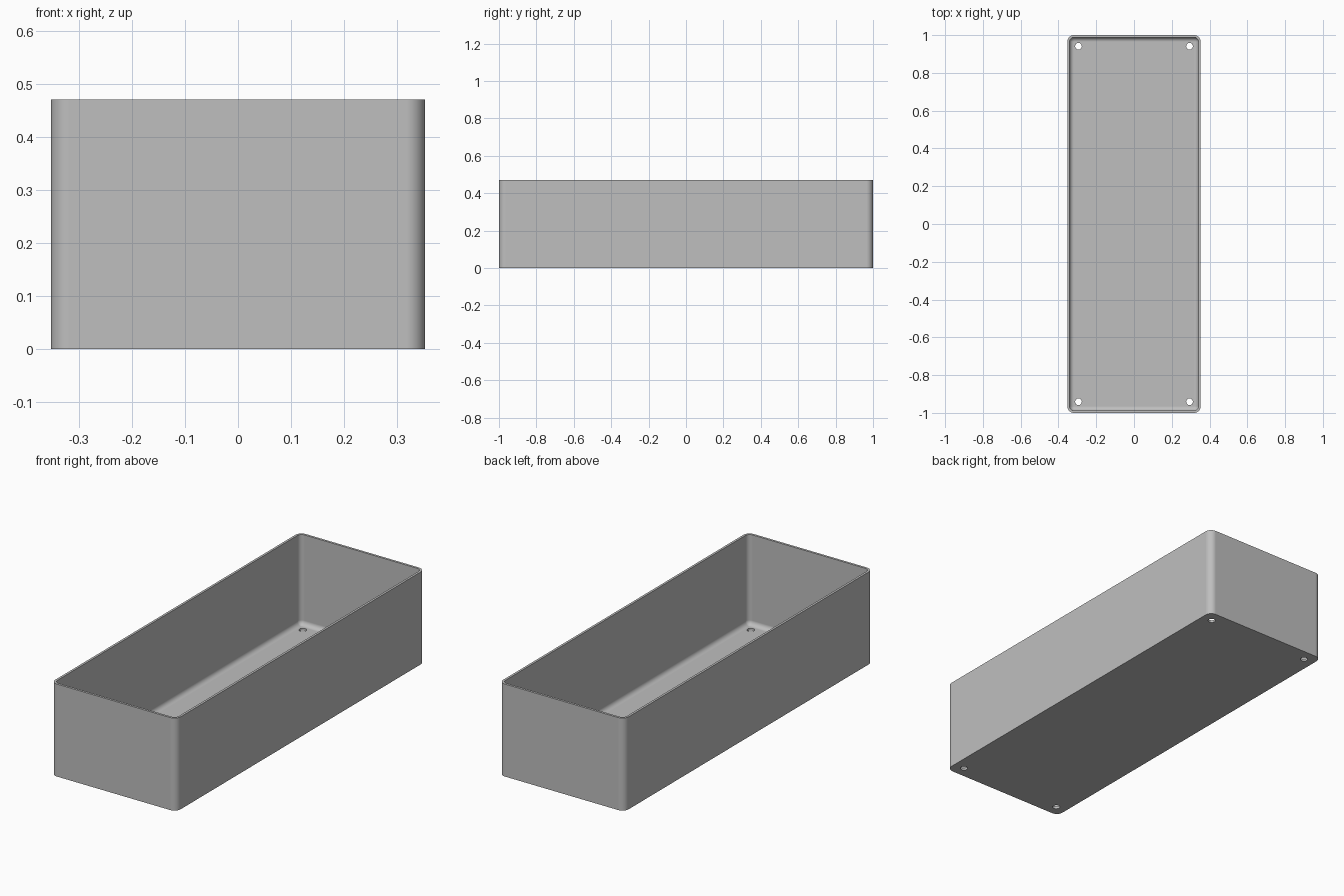
import bpy, bmesh, math

if "Cube" in bpy.data.objects:
    bpy.data.objects.remove(bpy.data.objects["Cube"], do_unlink=True)

# Proportions: unit U is one wall thickness
U = 2 / 170
HALF_X, HALF_Y, HEIGHT = 30 * U, 85 * U, 40 * U
WALL, RADIUS, FILLET = U, 3 * U, 2 * U
HOLE_INSET, HOLE_RADIUS = 5 * U, 1.5 * U
STEPS = 8

grey = bpy.data.materials.new("light_grey")
grey.use_nodes = True
colour = (0.52, 0.52, 0.52, 1)
grey.diffuse_color = colour
grey.node_tree.nodes["Principled BSDF"].inputs["Base Color"].default_value = colour


def rounded_loop(bm, inset, z):
    """Rounded rectangle of vertices, shrunk by inset."""
    r = RADIUS - inset
    verts = []
    for corner, (sx, sy) in enumerate([(1, 1), (-1, 1), (-1, -1), (1, -1)]):
        for i in range(STEPS + 1):
            a = (corner + i / STEPS) * math.pi / 2
            verts.append(bm.verts.new((sx * (HALF_X - RADIUS) + r * math.cos(a),
                                       sy * (HALF_Y - RADIUS) + r * math.sin(a), z)))
    return verts


def new_object(name, bm):
    mesh = bpy.data.meshes.new(name)
    bm.to_mesh(mesh)
    bm.free()
    obj = bpy.data.objects.new(name, mesh)
    bpy.context.collection.objects.link(obj)
    mesh.materials.append(grey)
    return obj


# Tray shell: outer wall, rim, inner wall, floor fillet
profile = [(0, 0), (0, HEIGHT), (WALL, HEIGHT)]
for i in range(STEPS + 1):
    a = i / STEPS * math.pi / 2
    profile.append((WALL + FILLET * (1 - math.cos(a)),
                    WALL + FILLET * (1 - math.sin(a))))
bm = bmesh.new()
loops = [rounded_loop(bm, inset, z) for inset, z in profile]
for low, high in zip(loops, loops[1:]):
    for i in range(len(low)):
        j = (i + 1) % len(low)
        bm.faces.new((low[i], low[j], high[j], high[i]))
bm.faces.new(loops[0][::-1])
bm.faces.new(loops[-1])
bmesh.ops.remove_doubles(bm, verts=bm.verts[:], dist=1e-5)
bmesh.ops.recalc_face_normals(bm, faces=bm.faces[:])
tray = new_object("tray", bm)

# Four screw holes through the floor
bm = bmesh.new()
for sx in (-1, 1):
    for sy in (-1, 1):
        ring = bmesh.ops.create_cone(bm, cap_ends=True, segments=32, radius1=HOLE_RADIUS,
                                     radius2=HOLE_RADIUS, depth=8 * WALL)
        bmesh.ops.translate(bm, verts=ring["verts"],
                            vec=(sx * (HALF_X - HOLE_INSET), sy * (HALF_Y - HOLE_INSET), 0))
cutter = new_object("hole_cutter", bm)
cutter.hide_render = True

cut = tray.modifiers.new("screw_holes", "BOOLEAN")
cut.operation = "DIFFERENCE"
cut.solver = "EXACT"
cut.object = cutter
bpy.ops.object.select_all(action="DESELECT")
tray.select_set(True)
bpy.context.view_layer.objects.active = tray
bpy.ops.object.modifier_apply(modifier=cut.name)
bpy.data.objects.remove(cutter, do_unlink=True)

# Smooth corners and fillet, crisp rim and hole edges
bpy.ops.object.shade_smooth_by_angle(angle=math.radians(35))
weighted = tray.modifiers.new("flat_panels", "WEIGHTED_NORMAL")
weighted.keep_sharp = True
